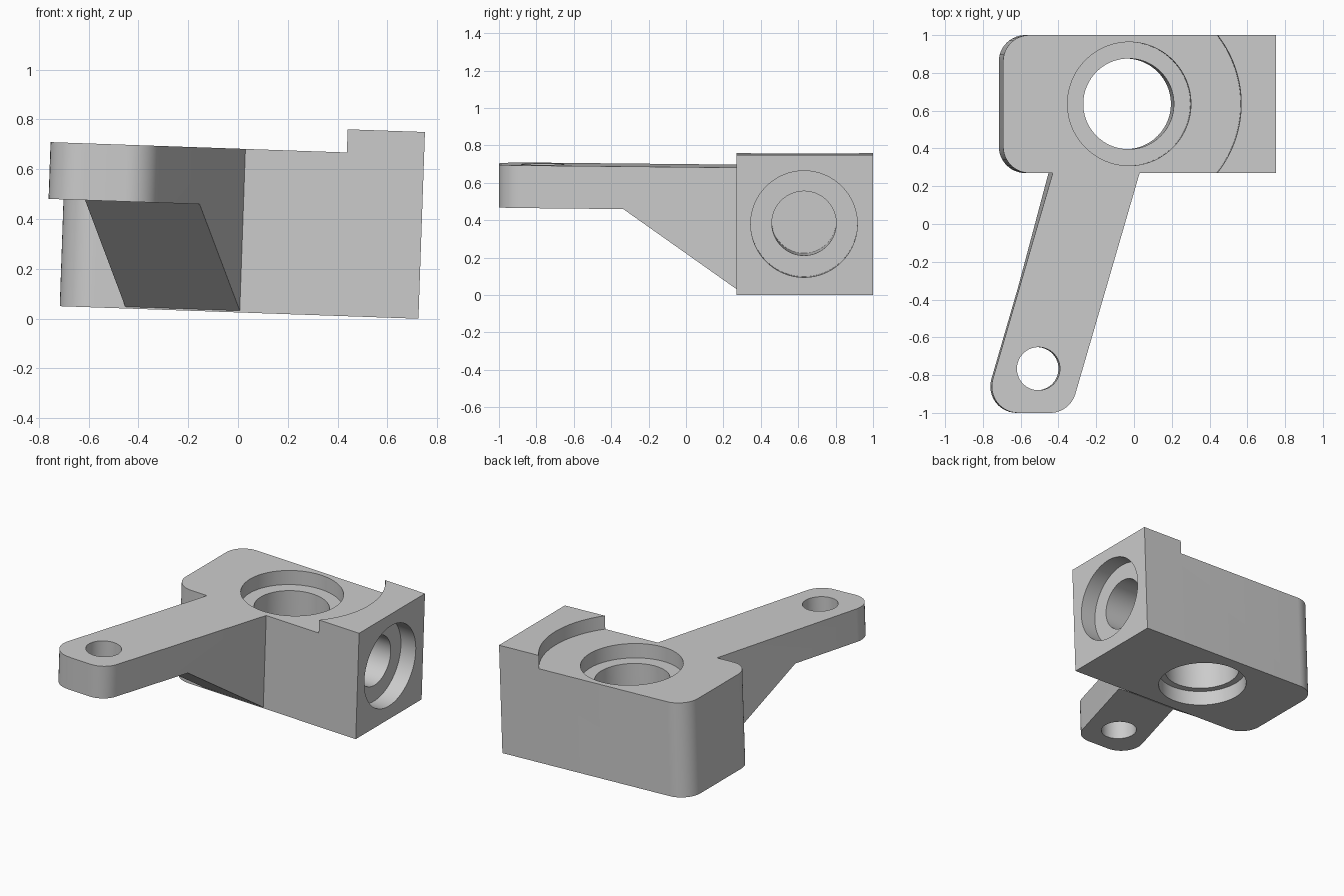
import bpy
import bmesh
import math
from mathutils import Matrix, Vector

cube = bpy.data.objects.get("Cube")
if cube:
    bpy.data.objects.remove(cube, do_unlink=True)

grey = bpy.data.materials.new("neutral grey")
grey.use_nodes = True
grey.diffuse_color = (0.6, 0.6, 0.6, 1)
grey.node_tree.nodes["Principled BSDF"].inputs["Base Color"].default_value = (0.6, 0.6, 0.6, 1)

BASE, DECK, TOP = 0.025, 0.682, 0.775     # heights of underside, deck and raised end
FRONT, BACK = 0.27, 1.0
LEFT, RIGHT = -0.717, 0.724
BORE_X, BORE_Y = -0.049, 0.636


def finish(name, bm):
    bmesh.ops.recalc_face_normals(bm, faces=bm.faces)
    mesh = bpy.data.meshes.new(name)
    bm.to_mesh(mesh)
    bm.free()
    mesh.materials.append(grey)
    obj = bpy.data.objects.new(name, mesh)
    bpy.context.collection.objects.link(obj)
    return obj


def prism(name, outline, low, high, matrix=Matrix()):
    bm = bmesh.new()
    face = bm.faces.new([bm.verts.new((p[0], p[1], low)) for p in outline])
    side = bmesh.ops.extrude_face_region(bm, geom=[face])["geom"]
    verts = [v for v in side if isinstance(v, bmesh.types.BMVert)]
    bmesh.ops.translate(bm, verts=verts, vec=(0, 0, high - low))
    bmesh.ops.transform(bm, matrix=matrix, verts=bm.verts)
    return finish(name, bm)


def cylinder(name, centre, radius, depth, axis="Z"):
    bm = bmesh.new()
    turn = Matrix.Rotation(math.pi / 2, 4, "Y") if axis == "X" else Matrix()
    bmesh.ops.create_cone(bm, cap_ends=True, segments=96, radius1=radius, radius2=radius,
                          depth=depth, matrix=Matrix.Translation(centre) @ turn)
    return finish(name, bm)


def rounded(corners, steps=12):
    """Outline from (x, y, radius) corners, with arcs where the radius is above zero."""
    out = []
    for i, (x, y, r) in enumerate(corners):
        p = Vector((x, y, 0))
        if r == 0:
            out.append(p)
            continue
        before = Vector((*corners[i - 1][:2], 0)) - p
        after = Vector((*corners[(i + 1) % len(corners)][:2], 0)) - p
        half = before.angle(after) / 2
        before.normalize()
        after.normalize()
        centre = p + (before + after).normalized() * r / math.sin(half)
        reach = r / math.tan(half)
        start = (p + before * reach - centre).normalized()
        end = (p + after * reach - centre).normalized()
        out += [centre + start.slerp(end, k / steps) * r for k in range(steps + 1)]
    return out


def combine(target, other, operation):
    other.hide_render = True
    mod = target.modifiers.new(operation.lower(), "BOOLEAN")
    mod.operation = operation
    mod.solver = "EXACT"
    mod.object = other
    bpy.context.view_layer.objects.active = target
    bpy.ops.object.modifier_apply(modifier=mod.name)
    bpy.data.objects.remove(other, do_unlink=True)


# Main block, rounded at one end
bracket = prism("bracket_body", rounded([(LEFT, FRONT, 0.14), (RIGHT, FRONT, 0),
                                         (RIGHT, BACK, 0), (LEFT, BACK, 0.14)]), BASE, TOP)

# Lowered deck, leaving a raised end with a concave arc wall
arc = [math.radians(-60 + 120 * k / 48) for k in range(49)]
deck = [(BORE_X + 0.59 * math.cos(a), BORE_Y + 0.59 * math.sin(a)) for a in arc]
deck += [(-1, deck[-1][1]), (-1, deck[0][1])]
combine(bracket, prism("deck_cutter", deck, DECK, 1), "DIFFERENCE")

# Slanted arm with a sloping gusset underneath
def arm_x(y, offset):
    return offset + 0.291 * (y - FRONT)

arm = prism("arm", rounded([(arm_x(-1, -0.454), -1, 0.14), (arm_x(-1, 0.006), -1, 0.14),
                            (arm_x(0.29, 0.006), 0.29, 0), (arm_x(0.29, -0.454), 0.29, 0)]),
            0, DECK)
side_on = Matrix(((0, 0, 1, 0), (1, 0, 0, 0), (0, 1, 0, 0), (0, 0, 0, 1)))
gusset = [(-1.2, -0.2), (-1.2, 0.454), (-0.335, 0.454), (FRONT, 0.032), (0.31, 0.032), (0.31, -0.2)]
combine(arm, prism("gusset_cutter", gusset, -1.5, 1.5, side_on), "DIFFERENCE")
combine(arm, cylinder("arm_hole", (-0.53, -0.766, 0.5), 0.114, 1), "DIFFERENCE")
combine(bracket, arm, "UNION")

# Vertical bore with a counterbore at each end, and a blind side bore
for name, centre, radius, depth, axis in (
        ("main_bore", (BORE_X, BORE_Y, 0.4), 0.24, 1.2, "Z"),
        ("top_counterbore", (BORE_X, BORE_Y, DECK), 0.327, 0.2, "Z"),
        ("bottom_counterbore", (BORE_X, BORE_Y, BASE), 0.285, 0.2, "Z"),
        ("side_counterbore", (RIGHT, BORE_Y - 0.005, 0.405), 0.285, 0.23, "X"),
        ("side_bore", (RIGHT, BORE_Y - 0.005, 0.405), 0.172, 0.92, "X")):
    combine(bracket, cylinder(name, centre, radius, depth, axis), "DIFFERENCE")

# Slight lean of the whole part, then smooth the curved walls
bracket.data.transform(Matrix.Rotation(math.radians(2), 4, "Y"))
bpy.ops.object.select_all(action="DESELECT")
bracket.select_set(True)
bpy.context.view_layer.objects.active = bracket
bpy.ops.object.shade_smooth_by_angle(angle=math.radians(30))
